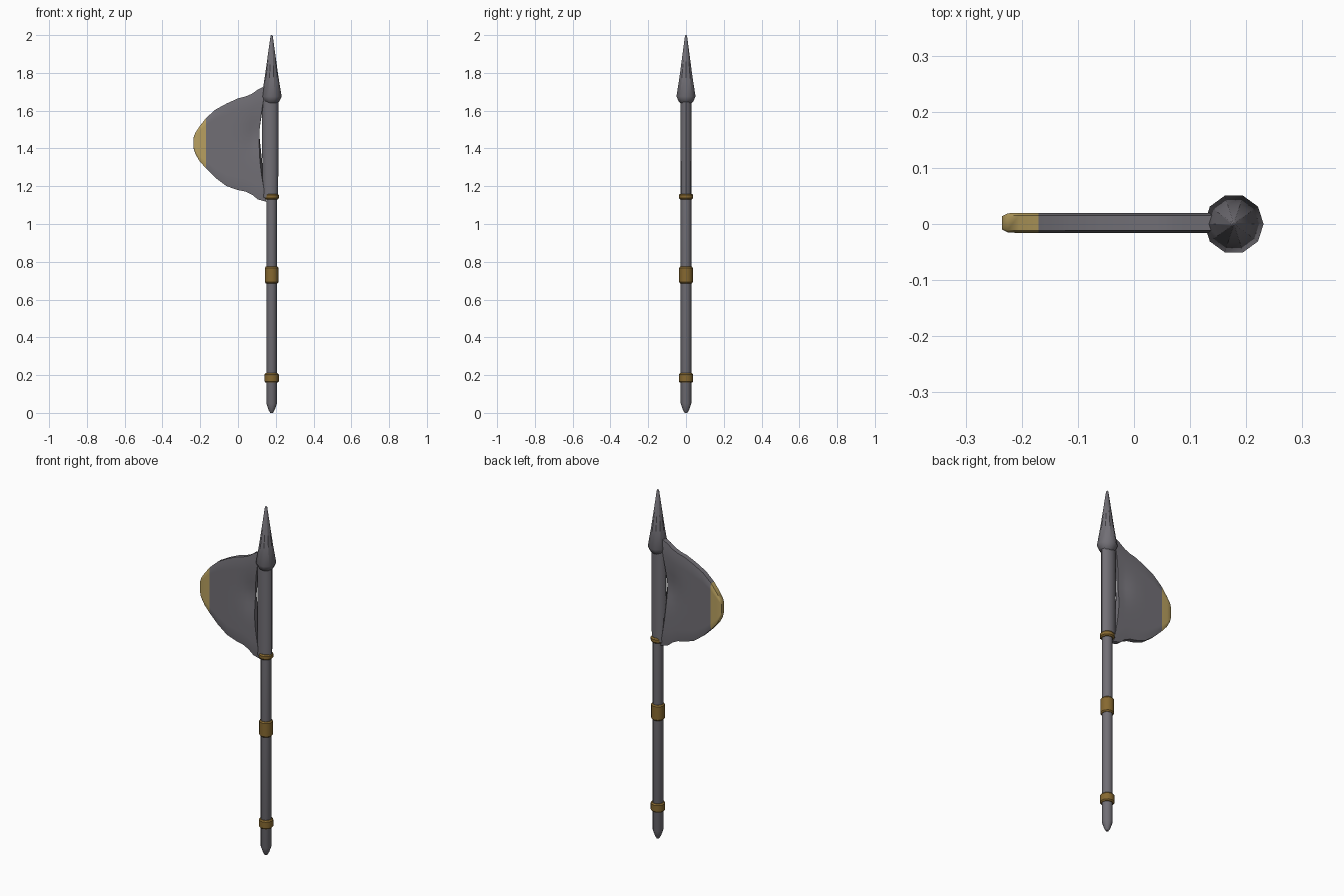
import bpy, bmesh
from math import sin, cos, pi, exp, radians

if "Cube" in bpy.data.objects:
    bpy.data.objects.remove(bpy.data.objects["Cube"], do_unlink=True)

POLE_X = 0.178


def material(name, rgb):
    m = bpy.data.materials.new(name)
    m.use_nodes = True
    m.diffuse_color = (*rgb, 1)
    m.node_tree.nodes["Principled BSDF"].inputs["Base Color"].default_value = (*rgb, 1)
    return m


steel = material("grey steel", (0.165, 0.158, 0.178))
bronze = material("dark bronze", (0.24, 0.14, 0.03))
gold = material("pale gold", (0.48, 0.35, 0.115))


def loft(name, rings, mats, angle=35):
    """Skin a row of closed rings and cap both ends."""
    bm = bmesh.new()
    rows = [[bm.verts.new(p) for p in ring] for ring in rings]
    for a, b in zip(rows, rows[1:]):
        for i in range(len(a)):
            j = (i + 1) % len(a)
            bm.faces.new((a[i], a[j], b[j], b[i]))
    bm.faces.new(rows[0])
    bm.faces.new(rows[-1])
    bmesh.ops.recalc_face_normals(bm, faces=bm.faces)
    mesh = bpy.data.meshes.new(name)
    bm.to_mesh(mesh)
    bm.free()
    for m in mats:
        mesh.materials.append(m)
    obj = bpy.data.objects.new(name, mesh)
    bpy.context.collection.objects.link(obj)
    bpy.ops.object.select_all(action="DESELECT")
    obj.select_set(True)
    bpy.context.view_layer.objects.active = obj
    bpy.ops.object.shade_smooth_by_angle(angle=radians(angle))
    return obj


def turned(name, profile, mat, sides=12, x=POLE_X, stretch=1):
    """Turn a (radius, height) profile about the pole."""
    rings = [[(x + r * stretch * cos(2 * pi * i / sides), r * sin(2 * pi * i / sides), z)
              for i in range(sides)] for r, z in profile]
    return loft(name, rings, [mat])


# Pole, blade sleeve and spear point
turned("shaft", [(0.007, 0), (0.016, 0.015), (0.028, 0.05), (0.028, 1.15)], steel)
turned("blade_sleeve", [(0.029, 1.14), (0.03, 1.4), (0.03, 1.66)], steel, x=0.171, stretch=1.43)
turned("spear_point", [(0.03, 1.64), (0.041, 1.65), (0.053, 1.675), (0.036, 1.78),
                       (0.006, 1.995), (0.002, 2.0)], steel, sides=10)

# Metal bands
for name, low, high, r in (("lower_band", 0.16, 0.21, 0.038),
                           ("middle_band", 0.685, 0.775, 0.036),
                           ("upper_band", 1.13, 1.16, 0.038)):
    turned(name, [(r - 0.006, low), (r, low + 0.007), (r, high - 0.007), (r - 0.006, high)], bronze)

# Blade stations from tip to pole: x, bottom, top, half thickness
stations = [(-0.235, 1.4, 1.46, 0.012), (-0.225, 1.37, 1.485, 0.017), (-0.205, 1.335, 1.515, 0.018),
            (-0.17, 1.295, 1.56, 0.018), (-0.12, 1.245, 1.605, 0.018), (-0.06, 1.2, 1.638, 0.018),
            (0, 1.18, 1.665, 0.018), (0.04, 1.172, 1.675, 0.018), (0.075, 1.155, 1.69, 0.018),
            (0.105, 1.13, 1.712, 0.018), (0.15, 1.118, 1.735, 0.018)]
STEPS = 14


def blade_ring(x, low, high, half):
    front, back = [], []
    pull = max(0, (x - 0.04) / 0.11)
    for k in range(STEPS + 1):
        t = k / STEPS
        z = low + (high - low) * t
        # the inner edge bows off the pole and the cheeks hollow towards it
        px = x - 0.038 * pull * sin(pi * t)
        hollow = min(1, max(0, x / 0.1)) * exp(-((z - 1.47) / 0.09) ** 2)
        h = half * (1 - 0.75 * hollow) * (0.75 if k in (0, STEPS) else 1)
        front.append((px, 0.002 - h, z))
        back.append((px, 0.002 + h, z))
    return front + back[::-1]


blade = loft("axe_blade", [blade_ring(*s) for s in stations], [steel, gold], 40)
for face in blade.data.polygons:
    if face.center.x < -0.17:
        face.material_index = 1
